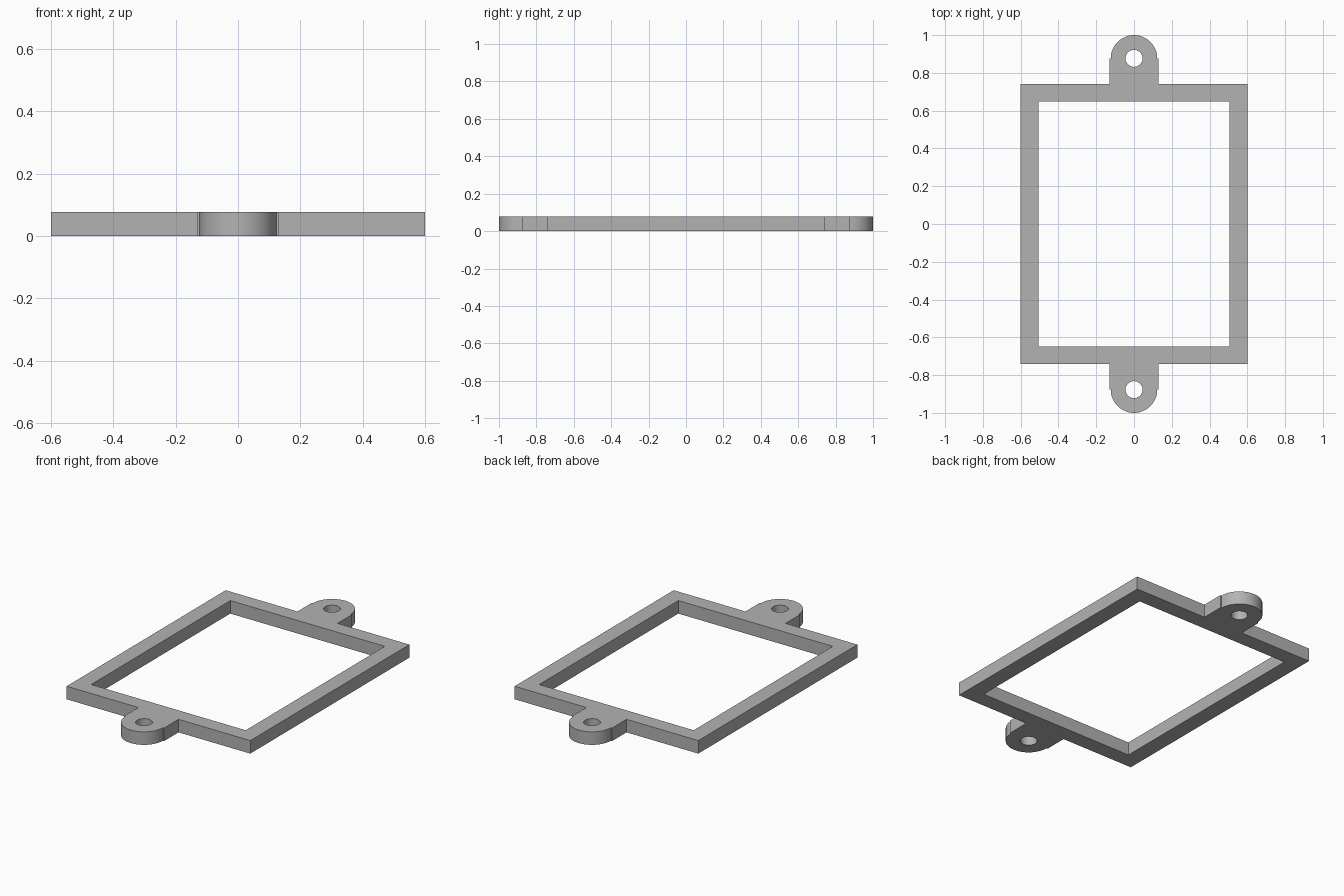
import bpy
import bmesh
from math import sin, cos, pi, radians

cube = bpy.data.objects.get("Cube")
if cube:
    bpy.data.objects.remove(cube, do_unlink=True)

HEIGHT = 0.077
OUTER_X, OUTER_Y = 0.6, 0.742
INNER_X, INNER_Y = 0.505, 0.649
TAB_X, EYE_Y = 0.131, 0.877      # tab half width, eye centre
EYE_R, HOLE_R = 0.123, 0.045


def arc(cy, radius, start, end, steps):
    """Points on an arc centred on x = 0."""
    angles = [start + (end - start) * i / steps for i in range(steps + 1)]
    return [(radius * cos(a), cy + radius * sin(a)) for a in angles]


def turned(points):
    """The same points rotated half a turn."""
    return [(-x, -y) for x, y in points]


# Back half of the outline: corner, tab with rounded eye, corner
half = [(OUTER_X, OUTER_Y), (TAB_X, OUTER_Y), (TAB_X, EYE_Y)]
half += arc(EYE_Y, EYE_R, 0, pi, 32)
half += [(-TAB_X, EYE_Y), (-TAB_X, OUTER_Y), (-OUTER_X, OUTER_Y)]

# Outline, window and the two screw holes
hole = arc(EYE_Y, HOLE_R, 0, 2 * pi, 32)[:-1]
side = [(INNER_X, INNER_Y), (-INNER_X, INNER_Y)]
loops = [half + turned(half), side + turned(side), hole, turned(hole)]

# Filled, extruded flat curve
curve = bpy.data.curves.new("frame_profile", "CURVE")
curve.dimensions = "2D"
curve.fill_mode = "BOTH"
curve.extrude = HEIGHT / 2
for points in loops:
    spline = curve.splines.new("POLY")
    spline.points.add(len(points) - 1)
    for point, (x, y) in zip(spline.points, points):
        point.co = (x, y, 0, 1)
    spline.use_cyclic_u = True

frame = bpy.data.objects.new("mounting_frame", curve)
bpy.context.collection.objects.link(frame)
bpy.ops.object.select_all(action="DESELECT")
frame.select_set(True)
bpy.context.view_layer.objects.active = frame
bpy.ops.object.convert(target="MESH")
frame = bpy.context.object

# Weld caps to walls and stand the frame on the ground
bm = bmesh.new()
bm.from_mesh(frame.data)
bmesh.ops.remove_doubles(bm, verts=bm.verts, dist=0.0001)
bmesh.ops.translate(bm, verts=bm.verts, vec=(0, 0, HEIGHT / 2))
bmesh.ops.dissolve_limit(bm, angle_limit=radians(1), verts=bm.verts, edges=bm.edges)
bmesh.ops.recalc_face_normals(bm, faces=bm.faces)
bm.to_mesh(frame.data)
bm.free()
bpy.ops.object.shade_smooth_by_angle(angle=radians(30))

# Plain grey
grey = bpy.data.materials.new("plain_grey")
grey.use_nodes = True
colour = (0.45, 0.45, 0.45, 1)
grey.diffuse_color = colour
grey.node_tree.nodes["Principled BSDF"].inputs["Base Color"].default_value = colour
frame.data.materials.clear()
frame.data.materials.append(grey)
